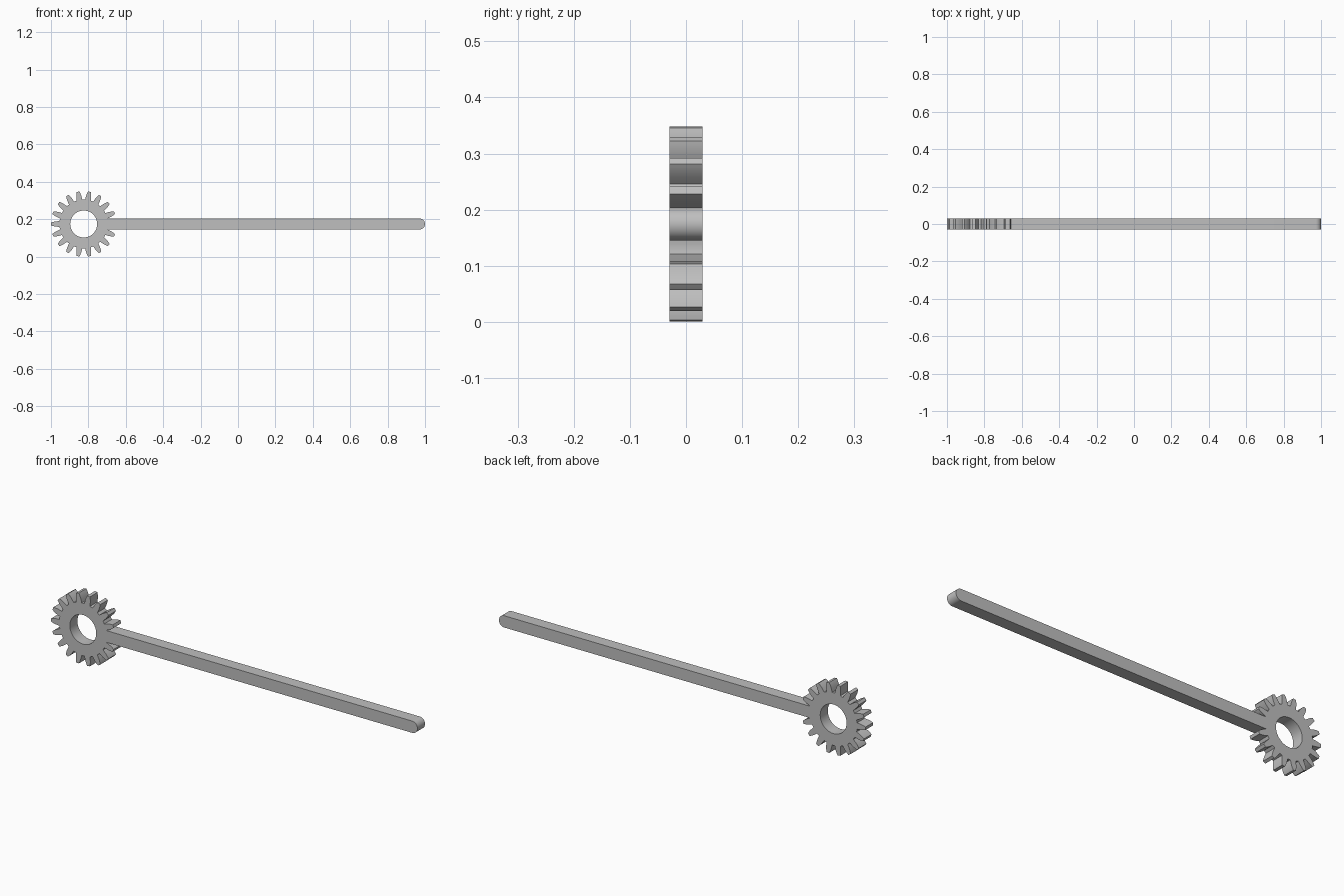
import bpy, bmesh
from math import sin, cos, pi, radians, asin

cube = bpy.data.objects.get("Cube")
if cube:
    bpy.data.objects.remove(cube, do_unlink=True)

CENTRE_X, CENTRE_Z = -0.825, 0.1745
HALF_DEPTH = 0.0295
TEETH = 18
HOLE_RADIUS = 0.072
ROD_HALF = 0.029
ROD_END = 1.0 - CENTRE_X
ROOT_RADIUS = 0.13
# Radius and half width up one curved tooth flank
FLANK = [(ROOT_RADIUS, 0.0155), (0.138, 0.0149), (0.147, 0.0142), (0.155, 0.0131),
         (0.163, 0.0113), (0.169, 0.0095), (0.1752, 0.0072)]


def polar(radius, angle):
    return radius * cos(angle), radius * sin(angle)


def arc(radius, start, end, steps, x=0.0):
    points = [polar(radius, start + (end - start) * i / steps) for i in range(steps + 1)]
    return [(px + x, py) for px, py in points]


def tooth(angle):
    rising = [polar(r, angle - asin(w / r)) for r, w in FLANK]
    falling = [polar(r, angle + asin(w / r)) for r, w in reversed(FLANK)]
    return rising + [polar(FLANK[-1][0], angle)] + falling


def add_loop(curve, points):
    spline = curve.splines.new('POLY')
    spline.points.add(len(points) - 1)
    for point, (x, y) in zip(spline.points, points):
        point.co = (x, y, 0, 1)
    spline.use_cyclic_u = True


# Outline: the rod takes the place of the tooth at angle zero
rod_angle = asin(ROD_HALF / ROOT_RADIUS)
pitch = 2 * pi / TEETH
outline = [polar(ROOT_RADIUS, rod_angle)]
for i in range(1, TEETH):
    outline += tooth(i * pitch)
    if i < TEETH - 1:
        outline.append(polar(ROOT_RADIUS, (i + 0.5) * pitch))
outline.append(polar(ROOT_RADIUS, -rod_angle))
outline += arc(ROD_HALF, -pi / 2, pi / 2, 24, ROD_END - ROD_HALF)

# Flat filled profile with a round bore, thickened both ways
curve = bpy.data.curves.new("geared_rod", 'CURVE')
curve.dimensions = '2D'
curve.fill_mode = 'BOTH'
curve.extrude = HALF_DEPTH
add_loop(curve, outline)
add_loop(curve, arc(HOLE_RADIUS, 0, 2 * pi, 64)[:-1])

rod = bpy.data.objects.new("geared_rod", curve)
bpy.context.collection.objects.link(rod)
rod.location = (CENTRE_X, 0, CENTRE_Z)
rod.rotation_euler.x = pi / 2

for other in bpy.context.selected_objects:
    other.select_set(False)
rod.select_set(True)
bpy.context.view_layer.objects.active = rod
bpy.ops.object.convert(target='MESH')
rod = bpy.context.object

# Join the walls to the end faces
bm = bmesh.new()
bm.from_mesh(rod.data)
bmesh.ops.remove_doubles(bm, verts=bm.verts, dist=0.00001)
bmesh.ops.recalc_face_normals(bm, faces=bm.faces)
bm.to_mesh(rod.data)
bm.free()

# Single grey colour
grey = bpy.data.materials.new("plain_grey")
grey.use_nodes = True
colour = (0.52, 0.52, 0.52, 1)
grey.diffuse_color = colour
grey.node_tree.nodes["Principled BSDF"].inputs["Base Color"].default_value = colour
rod.data.materials.clear()
rod.data.materials.append(grey)
bpy.ops.object.shade_smooth_by_angle(angle=radians(30))
